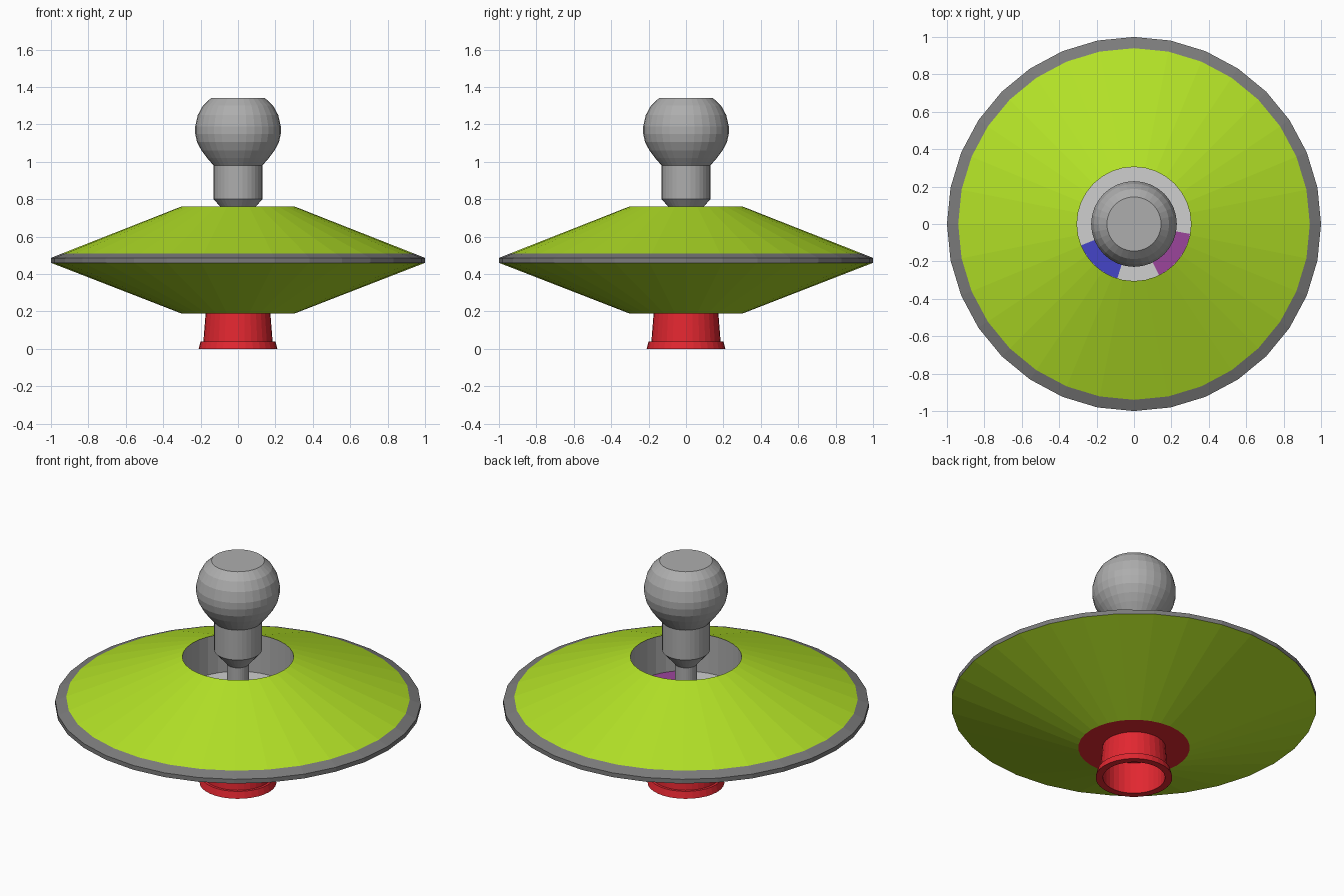
import bpy, bmesh
from math import sin, cos, radians, tau

if "Cube" in bpy.data.objects:
    bpy.data.objects.remove(bpy.data.objects["Cube"])

SEGMENTS = 32


def material(name, color):
    m = bpy.data.materials.new(name)
    m.diffuse_color = (*color, 1)
    m.use_nodes = True
    m.node_tree.nodes["Principled BSDF"].inputs["Base Color"].default_value = m.diffuse_color
    return m


green = material("lime green", (0.45, 0.76, 0.02))
dark_grey = material("dark grey", (0.20, 0.20, 0.20))
grey = material("mid grey", (0.42, 0.42, 0.42))
light = material("light grey", (0.62, 0.62, 0.62))
red = material("red", (0.76, 0.02, 0.03))
blue = material("blue", (0.06, 0.06, 0.57))
purple = material("purple", (0.33, 0.06, 0.33))


def lathe(name, profile, mats, bands=None, start=0, sweep=360, segments=SEGMENTS):
    """Revolve a (radius, height) profile about z; bands give a material per profile edge."""
    full = sweep == 360
    columns = segments if full else segments + 1
    bm = bmesh.new()
    rings = []
    for r, z in profile:
        if r == 0:
            rings.append([bm.verts.new((0, 0, z))] * columns)
        else:
            ring = []
            for i in range(columns):
                a = radians(start + sweep * i / segments)
                ring.append(bm.verts.new((r * cos(a), r * sin(a), z)))
            rings.append(ring)
    for k in range(len(rings) - 1):
        low, high = rings[k], rings[k + 1]
        for i in range(segments):
            j = (i + 1) % columns
            corners = list(dict.fromkeys((low[i], low[j], high[j], high[i])))
            face = bm.faces.new(corners)
            face.material_index = bands[k] if bands else 0
    mesh = bpy.data.meshes.new(name)
    bm.to_mesh(mesh)
    bm.free()
    for m in mats:
        mesh.materials.append(m)
    obj = bpy.data.objects.new(name, mesh)
    bpy.context.collection.objects.link(obj)
    return obj


# Double-cone disc: green cones, dark rim, grey well wall
lathe("disc_body",
      [(0.305, 0.19), (1.0, 0.46), (1.0, 0.486), (0.94, 0.51),
       (0.305, 0.76), (0.305, 0.53)],
      [green, dark_grey, grey], [0, 1, 1, 0, 2])

# Red underside plate with hollow flared foot
lathe("base_foot",
      [(0, 0.19), (0.17, 0.19), (0.17, 0), (0.21, 0), (0.20, 0.04),
       (0.185, 0.04), (0.173, 0.19), (0.305, 0.19)], [red])

# Floor of the well with two coloured patches
lathe("well_floor", [(0.305, 0.53), (0, 0.53)], [light])
for name, start, sweep, mat in (("blue_patch", 202, 51, blue),
                                ("purple_patch", 296, 54, purple)):
    lathe(name, [(0.304, 0.53), (0.304, 0.534), (0.20, 0.534), (0.20, 0.53)],
          [mat], start=start, sweep=sweep, segments=8)

# Handle: thin stem, collar and flat-topped ball
lathe("handle_knob",
      [(0.06, 0.53), (0.06, 0.72), (0.13, 0.80), (0.13, 0.98), (0.165, 1.02),
       (0.195, 1.06), (0.219, 1.105), (0.229, 1.15), (0.229, 1.19),
       (0.215, 1.25), (0.188, 1.30), (0.145, 1.34), (0, 1.34)], [grey])
